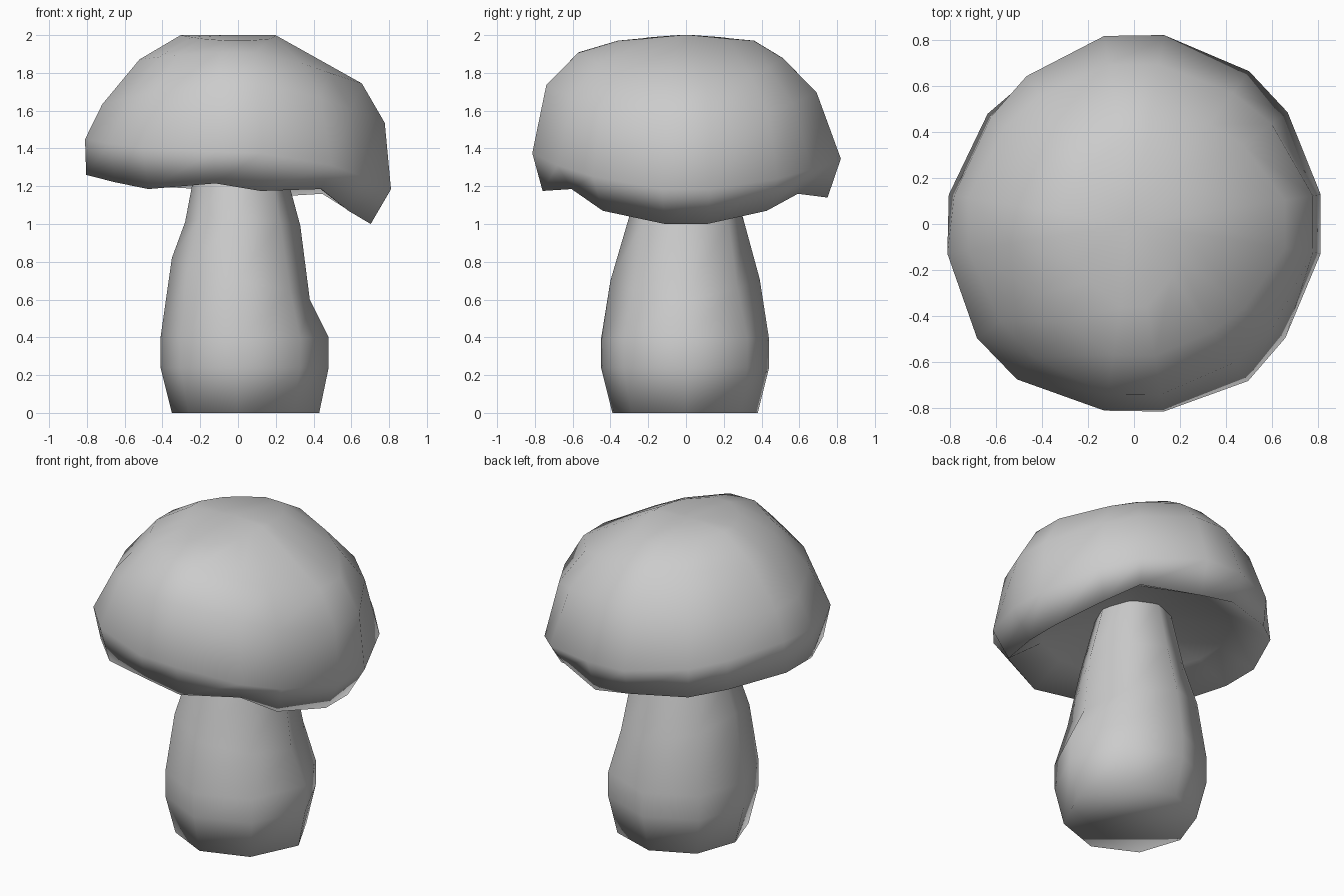
import bpy, bmesh
from math import sin, cos, radians

if "Cube" in bpy.data.objects:
    bpy.data.objects.remove(bpy.data.objects["Cube"])


def blend(values, i, a):
    """Pick value i from a full list, or blend values for +x, +y, -x, -y."""
    if len(values) > 4:
        return values[i]
    px, py, nx, ny = values
    c, s = cos(a), sin(a)
    return (px if c > 0 else nx) * c * c + (py if s > 0 else ny) * s * s


def loft(name, rings, angles, tip=None, close_base=False):
    """Stack rings of (radii, heights, diagonal flattening) in order."""
    bm = bmesh.new()
    loops = []
    for radii, heights, flat in rings:
        loop = []
        for i, deg in enumerate(angles):
            a = radians(deg)
            r = blend(radii, i, a) * (1 - flat * sin(2 * a) ** 2)
            loop.append(bm.verts.new((r * cos(a), r * sin(a), blend(heights, i, a))))
        loops.append(loop)
    n = len(angles)
    for low, high in zip(loops, loops[1:]):
        for i in range(n):
            j = (i + 1) % n
            bm.faces.new((low[i], low[j], high[j], high[i]))
    if close_base:
        bm.faces.new(loops[0][::-1])
    if tip:
        centre = bm.verts.new(tip)
        for i in range(n):
            bm.faces.new((loops[-1][i], loops[-1][(i + 1) % n], centre))
    for face in bm.faces:
        face.smooth = True
    mesh = bpy.data.meshes.new(name)
    bm.to_mesh(mesh)
    bm.free()
    obj = bpy.data.objects.new(name, mesh)
    bpy.context.collection.objects.link(obj)
    return obj


# Stem: eight sides, bulging low on the right, top tucked into the cap
loft("stem", [
    ((.43, .38, .35, .39), (0, 0, 0, 0), 0),
    ((.48, .44, .41, .45), (.24, .24, .24, .24), 0),
    ((.48, .44, .41, .45), (.40, .39, .40, .39), 0),
    ((.38, .39, .35, .40), (.60, .71, .82, .70), 0),
    ((.33, .30, .28, .30), (.99, 1.04, 1.01, 1.04), 0),
    ((.23, .22, .21, .22), (1.36, 1.37, 1.38, 1.37), 0),
], range(0, 360, 45), close_base=True)

# Cap: sixteen paired sides, wavy rim drooping to the right, hollow underneath
cap_angles = [q + d for q in (0, 90, 180, 270) for d in (9, 36, 53, 81)]
rim_z = (1.0, 1.07, 1.16, 1.14, 1.18, 1.20, 1.24, 1.26,
         1.26, 1.22, 1.185, 1.215, 1.175, 1.185, 1.07, 1.0)
wide_r = (.82, .824, .83, .83, .826, .793, .776, .79,
          .82, .842, .844, .82, .824, .842, .822, .82)
loft("cap", [
    ((.20, .20, .20, .20), (1.35, 1.36, 1.37, 1.36), 0),
    ((.52, .56, .58, .57), (1.22, 1.29, 1.34, 1.30), 0),
    ((.71, .76, .815, .77), rim_z, 0),
    (wide_r, (1.18, 1.35, 1.45, 1.38), 0),
    ((.79, .70, .73, .75), (1.53, 1.70, 1.63, 1.74), .03),
    ((.67, .52, .53, .58), (1.74, 1.88, 1.87, 1.91), .06),
    ((.20, .37, .31, .37), (2.0, 1.97, 2.0, 1.97), .1),
], cap_angles, tip=(-.03, 0, 2.0))
